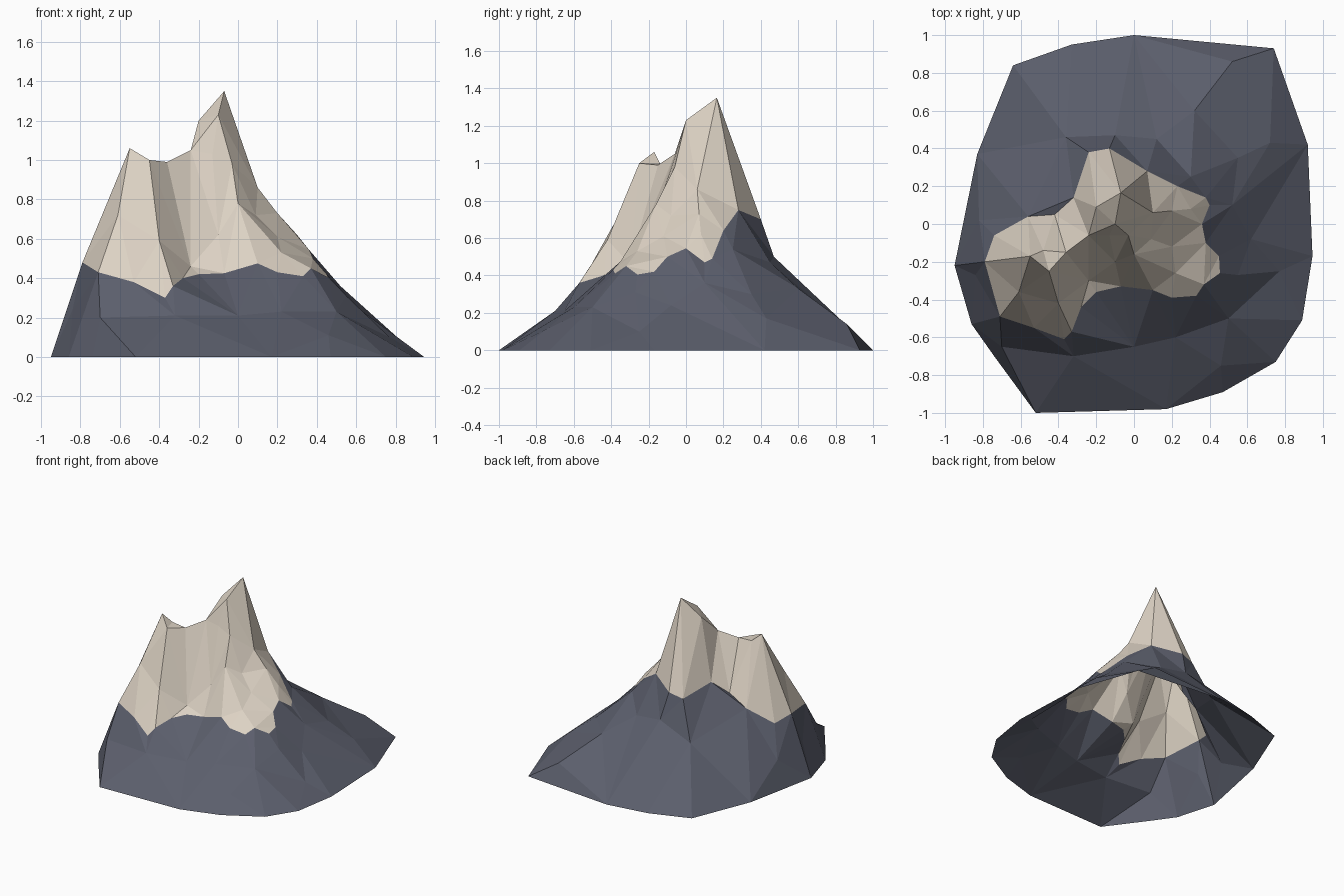
import bpy
from mathutils import Vector
from mathutils.geometry import delaunay_2d_cdt

if "Cube" in bpy.data.objects:
    bpy.data.objects.remove(bpy.data.objects["Cube"])


def material(name, rgb):
    m = bpy.data.materials.new(name)
    m.diffuse_color = (*rgb, 1)
    m.use_nodes = True
    m.node_tree.nodes["Principled BSDF"].inputs["Base Color"].default_value = m.diffuse_color
    return m


rock = material("slate rock", (0.105, 0.113, 0.15))
snow = material("cream snow", (0.72, 0.645, 0.55))

# Foot outline, on the ground
foot = [(x, y, 0) for x, y in (
    (-.52, -1), (.17, -.98), (.47, -.89), (.75, -.73), (.89, -.51), (.945, -.17),
    (.92, .42), (.74, .93), (0, 1), (-.33, .95), (-.64, .84), (-.83, .37),
    (-.95, -.22), (-.86, -.53), (-.74, -.7))]

# Wavy snow line, counter-clockwise from the left shoulder
snow_line = [
    (-.79, -.2, .48), (-.71, -.49, .43), (-.53, -.55, .38), (-.37, -.61, .3),
    (-.33, -.57, .36), (-.28, -.44, .4), (-.2, -.36, .42), (-.07, -.33, .425),
    (.1, -.35, .475), (.2, -.39, .43), (.33, -.38, .41), (.37, -.32, .45),
    (.455, -.26, .405), (.45, -.17, .42), (.38, -.1, .5), (.36, 0, .545),
    (.4, .1, .47), (.38, .14, .49), (.23, .2, .64), (.07, .28, .75),
    (-.13, .4, .7), (-.24, .38, .67), (-.32, .14, .735), (-.42, .05, .64),
    (-.56, .04, .55), (-.74, -.06, .44)]

# Crest running from the main peak over the saddle to the second peak
crest = [(-.07, .165, 1.35), (-.1, 0, 1.23), (-.24, -.06, 1.05),
         (-.36, -.15, .99), (-.48, -.14, 1.0), (-.55, -.17, 1.06)]

# Buttresses and gullies in the snow
snow_folds = [
    (-.2, .09, 1.2), (-.45, -.25, 1.0), (-.61, -.36, .72), (-.4, -.42, .59),
    (-.24, -.3, .46), (-.03, -.06, .98), (.09, -.08, .72), (.2, -.12, .61),
    (.1, .06, .86), (.2, .07, .73), (.3, .08, .62), (0, -.16, .78),
    (-.1, -.2, .62), (.22, -.26, .53), (-.13, -.06, 1.03)]

# Ridges and hollows on the rocky slopes
rock_folds = [
    (-.84, -.27, .24), (-.82, .02, .2), (-.7, -.65, .2), (-.32, -.7, .21),
    (0, -.65, .21), (.22, -.6, .23), (.46, -.75, .11), (.5, -.5, .23),
    (.55, -.27, .31), (.77, -.25, .1), (.62, -.08, .24), (.52, .1, .36),
    (.55, .35, .3), (.72, .43, .17), (.52, .86, .14), (.32, .6, .33),
    (.12, .45, .47), (.3, .25, .54), (-.1, .47, .5), (-.36, .46, .38)]


def loop(start, count):
    return [(start + i, start + (i + 1) % count) for i in range(count)]


# Triangulate the whole terrain in plan, keeping the snow line and crest as edges
points = foot + snow_line + crest + snow_folds + rock_folds
nf, ns, nc = len(foot), len(snow_line), len(crest)
edges = loop(0, nf) + loop(nf, ns) + loop(nf + ns, nc)[:-1]
plan = [Vector(p[:2]) for p in points]
coords, _, tris, orig, _, _ = delaunay_2d_cdt(plan, edges, [list(range(nf))], 1, 1e-5)
verts = [(c.x, c.y, points[o[0]][2] if o else 0.5) for c, o in zip(coords, orig)]


def in_snow(tri):
    """True if the triangle's middle lies inside the snow line in plan."""
    cx = sum(verts[i][0] for i in tri) / 3
    cy = sum(verts[i][1] for i in tri) / 3
    inside = False
    for (x1, y1, _), (x2, y2, _) in zip(snow_line, snow_line[1:] + snow_line[:1]):
        if (y1 > cy) != (y2 > cy) and cx < x1 + (cy - y1) * (x2 - x1) / (y2 - y1):
            inside = not inside
    return inside


def add_part(name, faces, mat):
    used = sorted({i for f in faces for i in f})
    index = {v: n for n, v in enumerate(used)}
    me = bpy.data.meshes.new(name)
    me.from_pydata([verts[i] for i in used], [], [[index[i] for i in f] for f in faces])
    me.materials.append(mat)
    bpy.context.collection.objects.link(bpy.data.objects.new(name, me))


# Open shells: rocky slopes and snowy summit share the snow line
add_part("rocky_slopes", [t for t in tris if not in_snow(t)], rock)
add_part("snowy_summit", [t for t in tris if in_snow(t)], snow)
